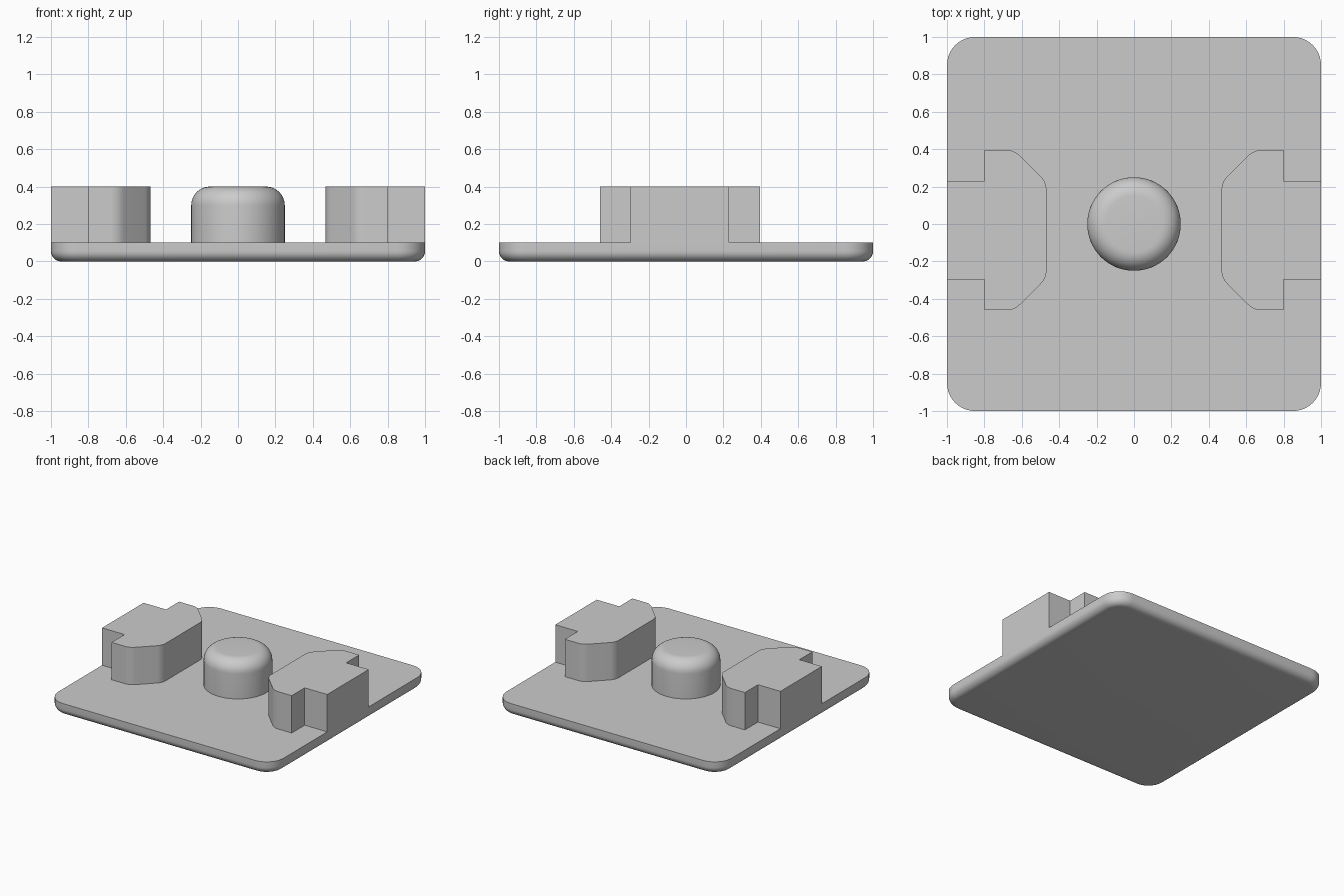
import bpy, bmesh, math
from mathutils import Vector

if "Cube" in bpy.data.objects:
    bpy.data.objects.remove(bpy.data.objects["Cube"])

grey = bpy.data.materials.new("light_grey")
grey.diffuse_color = (0.6, 0.6, 0.6, 1)
grey.use_nodes = True
grey.node_tree.nodes["Principled BSDF"].inputs["Base Color"].default_value = grey.diffuse_color


def finish(name, bm):
    bmesh.ops.remove_doubles(bm, verts=bm.verts, dist=1e-5)
    bmesh.ops.recalc_face_normals(bm, faces=bm.faces)
    mesh = bpy.data.meshes.new(name)
    bm.to_mesh(mesh)
    bm.free()
    mesh.materials.append(grey)
    ob = bpy.data.objects.new(name, mesh)
    bpy.context.collection.objects.link(ob)
    bpy.ops.object.select_all(action='DESELECT')
    ob.select_set(True)
    bpy.context.view_layer.objects.active = ob
    bpy.ops.object.shade_smooth_by_angle(angle=math.radians(30))
    return ob


def loft(name, layers):
    """Skin a stack of (outline, z) layers and cap both ends."""
    bm = bmesh.new()
    rings = [[bm.verts.new((x, y, z)) for x, y in pts] for pts, z in layers]
    for a, b in zip(rings, rings[1:]):
        for i in range(len(a)):
            j = (i + 1) % len(a)
            bm.faces.new((a[i], a[j], b[j], b[i]))
    bm.faces.new(rings[0][::-1])
    bm.faces.new(rings[-1])
    return finish(name, bm)


def rounded(points, steps=8):
    """Outline from (x, y, radius) corners."""
    out = []
    for i, (x, y, r) in enumerate(points):
        p = Vector((x, y))
        if r == 0:
            out.append((x, y))
            continue
        u = (Vector(points[i - 1][:2]) - p).normalized()
        v = (Vector(points[(i + 1) % len(points)][:2]) - p).normalized()
        half = u.angle(v) / 2
        c = p + (u + v).normalized() * (r / math.sin(half))
        s = p + u * (r / math.tan(half)) - c
        e = p + v * (r / math.tan(half)) - c
        sweep = math.pi - 2 * half
        for k in range(steps + 1):
            t = k / steps
            d = (s * math.sin((1 - t) * sweep) + e * math.sin(t * sweep)) / math.sin(sweep)
            out.append(tuple(c + d))
    return out


def square(h, r):
    return rounded([(-h, -h, r), (h, -h, r), (h, h, r), (-h, h, r)], 10)


def circle(r, n=64):
    return [(r * math.cos(2 * math.pi * i / n), r * math.sin(2 * math.pi * i / n)) for i in range(n)]


# Base plate with rounded corners and a rounded lower rim
layers = []
for k in range(9):
    a = math.pi / 2 * k / 8
    inset = 0.055 * (1 - math.sin(a))
    layers.append((square(1 - inset, 0.15 - inset), 0.055 * (1 - math.cos(a))))
layers.append((square(1, 0.15), 0.1))
loft("base_plate", layers)

# Central button with a rounded top rim
layers = [(circle(0.25), 0.1)]
for k in range(11):
    a = math.pi / 2 * k / 10
    layers.append((circle(0.15 + 0.1 * math.cos(a)), 0.3 + 0.1 * math.sin(a)))
loft("center_button", layers)

# Side blocks: notched at the outer edge, chamfered toward the button
half = [(1, 0.263, 0), (0.8, 0.263, 0), (0.8, 0.428, 0), (0.64, 0.428, 0.1), (0.468, 0.256, 0.1)]
full = half + [(x, -y, r) for x, y, r in reversed(half)]
for name, side in (("left_block", -1), ("right_block", 1)):
    outline = [(side * x, y - 0.033) for x, y in rounded(full)]
    loft(name, [(outline, 0.1), (outline, 0.4)])
